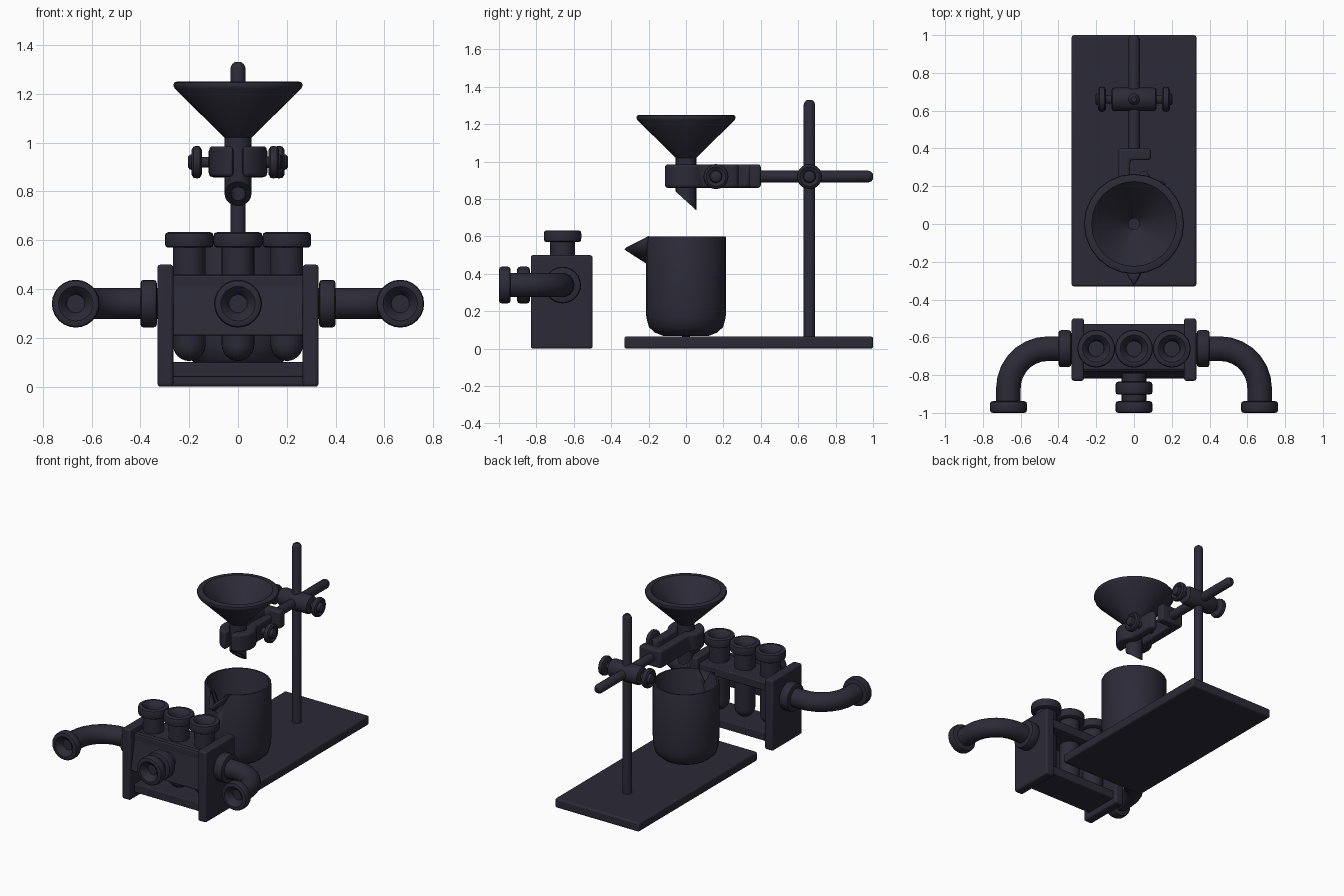
import bpy, bmesh, math
from mathutils import Vector, Matrix

if "Cube" in bpy.data.objects:
    bpy.data.objects.remove(bpy.data.objects["Cube"])

mat = bpy.data.materials.new("dark_navy")
mat.diffuse_color = (0.025, 0.023, 0.038, 1)
mat.use_nodes = True
mat.node_tree.nodes["Principled BSDF"].inputs["Base Color"].default_value = mat.diffuse_color


def finish(name, bm, bevel=0.0, segs=3):
    bmesh.ops.recalc_face_normals(bm, faces=bm.faces[:])
    me = bpy.data.meshes.new(name)
    bm.to_mesh(me)
    bm.free()
    ob = bpy.data.objects.new(name, me)
    bpy.context.collection.objects.link(ob)
    me.materials.append(mat)
    if bevel:
        m = ob.modifiers.new("bevel", 'BEVEL')
        m.width, m.segments, m.limit_method = bevel, segs, 'ANGLE'
    smooth(ob)
    return ob


def smooth(ob):
    bpy.ops.object.select_all(action='DESELECT')
    ob.select_set(True)
    bpy.context.view_layer.objects.active = ob
    bpy.ops.object.shade_smooth_by_angle(angle=math.radians(40))


def lathe_bm(profile, loc=(0, 0, 0), axis=(0, 0, 1), closed=False, steps=24):
    bm = bmesh.new()
    vs = [bm.verts.new((r, 0, h)) for r, h in profile]
    pairs = list(zip(vs, vs[1:])) + ([(vs[-1], vs[0])] if closed else [])
    es = [bm.edges.new(p) for p in pairs]
    bmesh.ops.spin(bm, geom=vs + es, cent=(0, 0, 0), axis=(0, 0, 1), angle=2 * math.pi, steps=steps)
    bmesh.ops.remove_doubles(bm, verts=bm.verts[:], dist=1e-4)
    rot = Vector((0, 0, 1)).rotation_difference(Vector(axis)).to_matrix().to_4x4()
    bm.transform(Matrix.Translation(loc) @ rot)
    return bm


def lathe(name, *args, **kw):
    return finish(name, lathe_bm(*args, **kw))


def box(name, x0, x1, y0, y1, z0, z1, bevel=0.01):
    bm = bmesh.new()
    bmesh.ops.create_cube(bm, size=1)
    bm.transform(Matrix.Translation(((x0 + x1) / 2, (y0 + y1) / 2, (z0 + z1) / 2))
                 @ Matrix.Diagonal((x1 - x0, y1 - y0, z1 - z0, 1)))
    return finish(name, bm, bevel)


def prism(name, outline, h, mtx, bevel):
    bm = bmesh.new()
    f = bm.faces.new([bm.verts.new((x, y, 0)) for x, y in outline])
    top = bmesh.ops.extrude_face_region(bm, geom=[f])["geom"]
    bmesh.ops.translate(bm, vec=(0, 0, h), verts=[v for v in top if isinstance(v, bmesh.types.BMVert)])
    bm.transform(mtx)
    return finish(name, bm, bevel)


def arc(r, a0, a1, n):
    ts = [math.radians(a0 + (a1 - a0) * i / n) for i in range(n + 1)]
    return [(r * math.cos(t), r * math.sin(t)) for t in ts]


def rod_profile(r, h0, h1):
    return [(0, h0), (r * .6, h0), (r, h0 + r * .4), (r, h1 - r * .8), (r * .8, h1 - r * .3), (r * .45, h1), (0, h1)]


def collar(r, h):
    # rounded solid disc
    return [(0, 0), (r - .015, 0), (r - .004, .004), (r, .015), (r, h - .015), (r - .004, h - .004), (r - .015, h), (0, h)]


def mouth(r, h, depth):
    # rounded disc with a dished hole
    return collar(r, h)[:-1] + [(r * .72, h), (r * .45, h - .025), (r * .38, h - depth), (0, h - depth)]


# stand: plate and rods
box("stand_base", -.33, .33, -.33, 1, 0, .065, .012)
lathe("upright_rod", rod_profile(.031, .05, 1.33), (0, .66, 0), steps=16)
lathe("cross_rod", rod_profile(.032, .36, 1.0), (0, 0, .92), (0, 1, 0), steps=16)

# boss head with knobs each side
lathe("boss_head", [(0, -.12), (.045, -.12), (.058, -.115), (.063, -.1), (.063, .1), (.058, .115), (.045, .12), (0, .12)],
      (0, .66, .92), (1, 0, 0))


def knob(name, x, y, sx):
    prof = [(0, -.08), (.022, -.08), (.022, .002), (.05, 0), (.064, .008), (.067, .02), (.064, .034),
            (.052, .042), (.034, .03), (.03, .05), (.022, .056), (0, .056)]
    lathe(name, prof, (x, y, .92), (sx, 0, 0), steps=20)


knob("boss_knob_right", .148, .66, 1)
knob("boss_knob_left", -.148, .66, -1)

# clamp jaws around the funnel neck
zm = Matrix.Translation((0, 0, .86))
prism("fixed_jaw", arc(.118, 260, 135, 9) + [(-.082, .40), (.09, .40), (.09, .338), (-.02, .338), (-.02, .11)]
      + arc(.056, 115, 250, 8), .125, zm, .014)
prism("moving_jaw", arc(.118, -80, 45, 9) + [(.085, .25), (.07, .28), (.04, .28), (.025, .25), (.02, .11)]
      + arc(.056, 65, -70, 8), .125, zm, .014)
knob("jaw_knob", .125, .16, 1)
lathe("jaw_screw", [(0, -.06), (.024, -.06), (.024, .13), (0, .13)], (0, .16, .92), (1, 0, 0), steps=16)

# funnel with slanted stem
bm = lathe_bm([(.055, .7), (.055, 1.02), (.26, 1.222), (.265, 1.235), (.262, 1.246), (.25, 1.25), (.225, 1.25),
               (.208, 1.232), (.03, 1.04), (.03, .7)], closed=True)
cut = bmesh.ops.bisect_plane(bm, geom=bm.verts[:] + bm.edges[:] + bm.faces[:], plane_co=(0, 0, .79),
                             plane_no=(0, -.1, -.11), clear_outer=True)
bmesh.ops.bridge_loops(bm, edges=[e for e in cut["geom_cut"] if isinstance(e, bmesh.types.BMEdge)])
finish("funnel", bm)

# beaker with pouring notch and spout
beaker = lathe("beaker", [(0, .066), (.12, .068), (.165, .085), (.198, .115), (.212, .165), (.215, .22), (.215, .592),
                          (.211, .6), (.2, .6), (.196, .592), (.194, .18), (.17, .11), (.12, .085), (0, .083)])
bm = bmesh.new()
pts = [(0, -.15, .48), (-.075, -.15, .62), (.075, -.15, .62), (0, -.3, .56), (0, -.3, .62)]
for p in pts:
    bm.verts.new(p)
bmesh.ops.convex_hull(bm, input=bm.verts[:])
cutter = finish("notch_cutter", bm)
cutter.hide_render = True
cutter.hide_viewport = True
mod = beaker.modifiers.new("notch", 'BOOLEAN')
mod.operation, mod.object, mod.solver = 'DIFFERENCE', cutter, 'EXACT'
bm = bmesh.new()
low, tip = bm.verts.new((0, -.2, .455)), bm.verts.new((0, -.325, .535))
for s in (-1, 1):
    bm.faces.new([low, tip, bm.verts.new((.07 * s, -.2, .6))])
spout = finish("beaker_spout", bm)
mod = spout.modifiers.new("wall", 'SOLIDIFY')
mod.thickness, mod.offset = .014, 0

# test tube rack
for side, s in (("left", -1), ("right", 1)):
    xs = sorted((s * .265, s * .33))
    box("rack_end_" + side, *xs, -.83, -.5, 0, .5, .012)
box("rack_bottom_shelf", -.28, .28, -.78, -.53, .04, .1, .006)
box("rack_upper_shelf", -.28, .28, -.78, -.53, .395, .455, .006)
prism("rack_front_panel", [(-.77, .46), (-.74, .46), (-.775, .21), (-.82, .21)], .54,
      Matrix(((0, 0, 1, -.27), (1, 0, 0, 0), (0, 1, 0, 0), (0, 0, 0, 1))), .005)

# test tubes
R = .067
tube = [(R * math.sin(t), .105 + R - R * math.cos(t)) for t in [math.pi / 12 * i for i in range(7)]]
tube += [(R, .57), (.088, .57), (.097, .575), (.1, .588), (.1, .615), (.097, .628), (.086, .633), (.072, .633),
         (.045, .61), (.04, .58), (.04, .19), (.025, .165), (0, .155)]
tube[0] = (0, .105)
for name, x in (("left", -.2), ("middle", 0), ("right", .2)):
    lathe("test_tube_" + name, tube, (x, -.66, 0))

# side pipes bending forward, with flanges
Z = .34
for side, s in (("left", -1), ("right", 1)):
    bend = [(.455 + x, -.87 + y) for x, y in arc(.21, 90, 0, 7)]
    path = [(.32, -.66)] + bend + [(.665, -.95)]
    cu = bpy.data.curves.new("pipe_" + side, 'CURVE')
    cu.dimensions, cu.bevel_depth, cu.bevel_resolution, cu.use_fill_caps = '3D', .065, 5, True
    sp = cu.splines.new('POLY')
    sp.points.add(len(path) - 1)
    for p, (x, y) in zip(sp.points, path):
        p.co = (s * x, y, Z, 1)
    ob = bpy.data.objects.new("pipe_" + side, cu)
    bpy.context.collection.objects.link(ob)
    cu.materials.append(mat)
    bpy.ops.object.select_all(action='DESELECT')
    ob.select_set(True)
    bpy.context.view_layer.objects.active = ob
    bpy.ops.object.convert(target='MESH')
    smooth(bpy.context.view_layer.objects.active)
    lathe("pipe_flange_" + side, collar(.098, .068), (s * .332, -.66, Z), (s, 0, 0))
    lathe("pipe_mouth_" + side, mouth(.098, .062, .045), (s * .665, -.938, Z), (0, -1, 0))

# centre outlet on the front panel
lathe("outlet_pipe", [(0, 0), (.065, 0), (.065, .16), (0, .16)], (0, -.79, Z), (0, -1, 0))
lathe("outlet_flange", collar(.098, .068), (0, -.835, Z), (0, -1, 0))
lathe("outlet_mouth", mouth(.098, .062, .045), (0, -.938, Z), (0, -1, 0))
